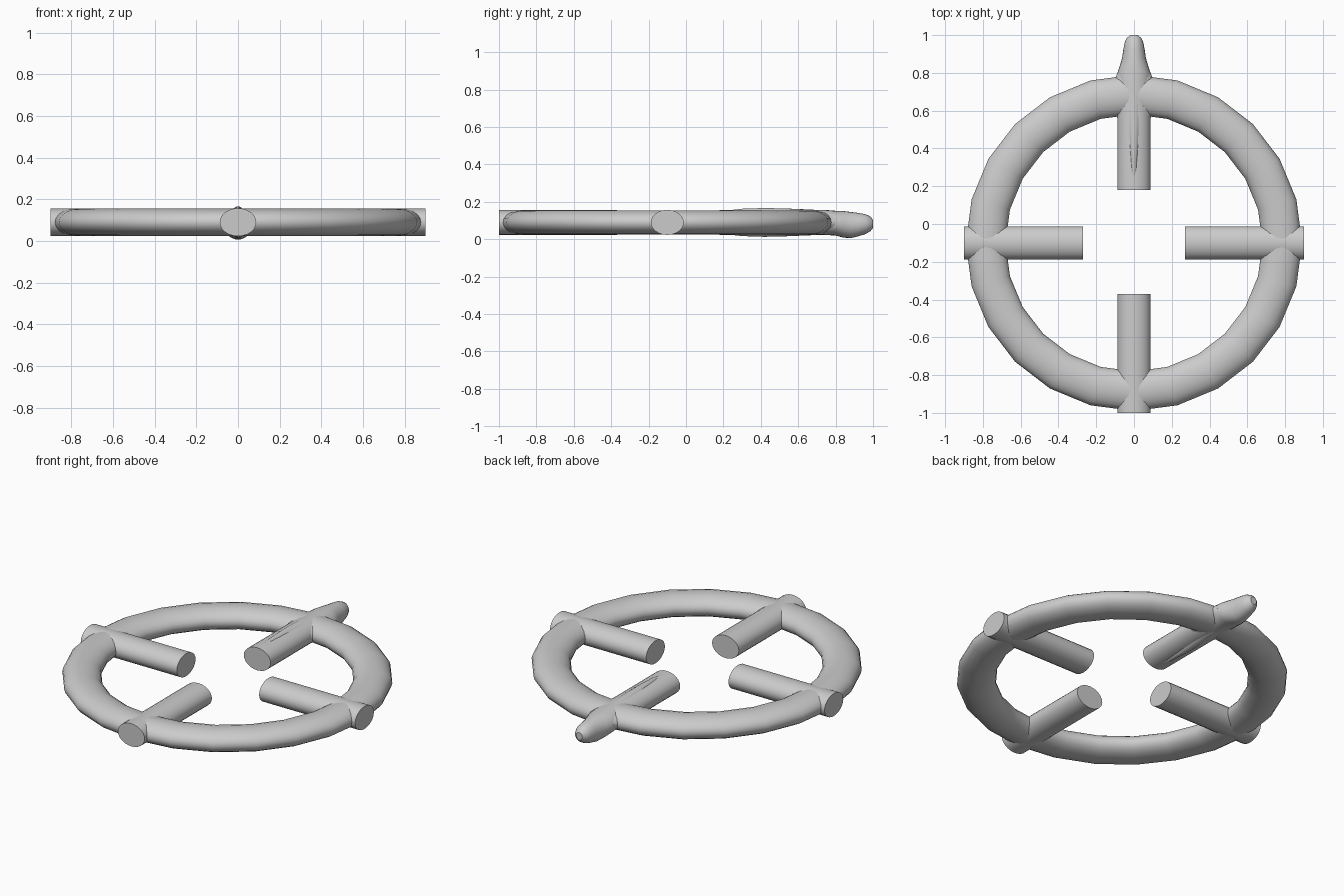
import bpy, bmesh
from math import sin, cos, pi, radians
from mathutils import Matrix, Vector

cube = bpy.data.objects.get("Cube")
if cube:
    bpy.data.objects.remove(cube, do_unlink=True)

CENTRE = Vector((0, -0.1, 0.09))
HALF_H = 0.067

grey = bpy.data.materials.new("plain_grey")
GREY = (0.6, 0.6, 0.6, 1)
grey.diffuse_color = GREY
grey.use_nodes = True
grey.node_tree.nodes["Principled BSDF"].inputs["Base Color"].default_value = GREY


def finish(name, bm):
    bmesh.ops.recalc_face_normals(bm, faces=bm.faces)
    mesh = bpy.data.meshes.new(name)
    bm.to_mesh(mesh)
    bm.free()
    mesh.materials.append(grey)
    obj = bpy.data.objects.new(name, mesh)
    bpy.context.collection.objects.link(obj)
    bpy.ops.object.select_all(action="DESELECT")
    obj.select_set(True)
    bpy.context.view_layer.objects.active = obj
    bpy.ops.object.shade_smooth_by_angle(angle=radians(40))
    return obj


def bridge(bm, a, b):
    n = len(a)
    for i in range(n):
        bm.faces.new((a[i], a[(i + 1) % n], b[(i + 1) % n], b[i]))


def loft(name, stations, turn=0, sides=24):
    """Elliptical sections along +y: (distance, half width, half height, z shift)."""
    bm = bmesh.new()
    loops = []
    for d, w, h, dz in stations:
        loops.append([bm.verts.new((w * cos(2 * pi * i / sides), d,
                                    h * sin(2 * pi * i / sides) + dz))
                      for i in range(sides)])
    for a, b in zip(loops, loops[1:]):
        bridge(bm, a, b)
    bm.faces.new(loops[0])
    bm.faces.new(loops[-1])
    bm.transform(Matrix.Translation(CENTRE) @ Matrix.Rotation(turn, 4, "Z"))
    return finish(name, bm)


# Ring with an oval cross-section
bm = bmesh.new()
SEGMENTS, SIDES = 24, 20
loops = []
for s in range(SEGMENTS):
    a = 2 * pi * s / SEGMENTS
    loop = []
    for i in range(SIDES):
        t = 2 * pi * i / SIDES
        r = 0.785 + 0.105 * cos(t)
        loop.append(bm.verts.new(CENTRE + Vector((r * cos(a), r * sin(a), 0.065 * sin(t)))))
    loops.append(loop)
for s in range(SEGMENTS):
    bridge(bm, loops[s], loops[(s + 1) % SEGMENTS])
finish("ring", bm)

# Three straight spokes
for name, turn in (("left_spoke", -90), ("front_spoke", 180), ("right_spoke", 90)):
    loft(name, [(0.27, 0.088, HALF_H, 0), (0.9, 0.088, HALF_H, 0)], radians(turn))

# Back spoke running out into a rounded pointer
loft("back_spoke_pointer", [
    (0.28, 0.088, HALF_H, 0), (0.84, 0.088, HALF_H, 0),
    (0.9, 0.088, 0.066, -0.004), (0.94, 0.074, 0.071, -0.01),
    (0.98, 0.063, 0.07, -0.014), (1.02, 0.057, 0.063, -0.012),
    (1.06, 0.05, 0.053, -0.009), (1.085, 0.038, 0.04, -0.008),
    (1.1, 0.02, 0.022, -0.008)])

# Slim ridge bulging from the back spoke, above and below
loft("pointer_ridge", [
    (0.29, 0.012, 0.06, 0), (0.4, 0.03, 0.073, 0), (0.52, 0.04, 0.077, 0),
    (0.64, 0.05, 0.074, 0), (0.76, 0.06, 0.069, 0), (0.88, 0.07, 0.062, 0)])

# Small flare where the ring meets the pointer
loft("pointer_collar", [
    (0.66, 0.088, 0.058, 0), (0.72, 0.11, 0.062, 0),
    (0.84, 0.11, 0.058, 0), (0.9, 0.088, 0.05, 0)])
